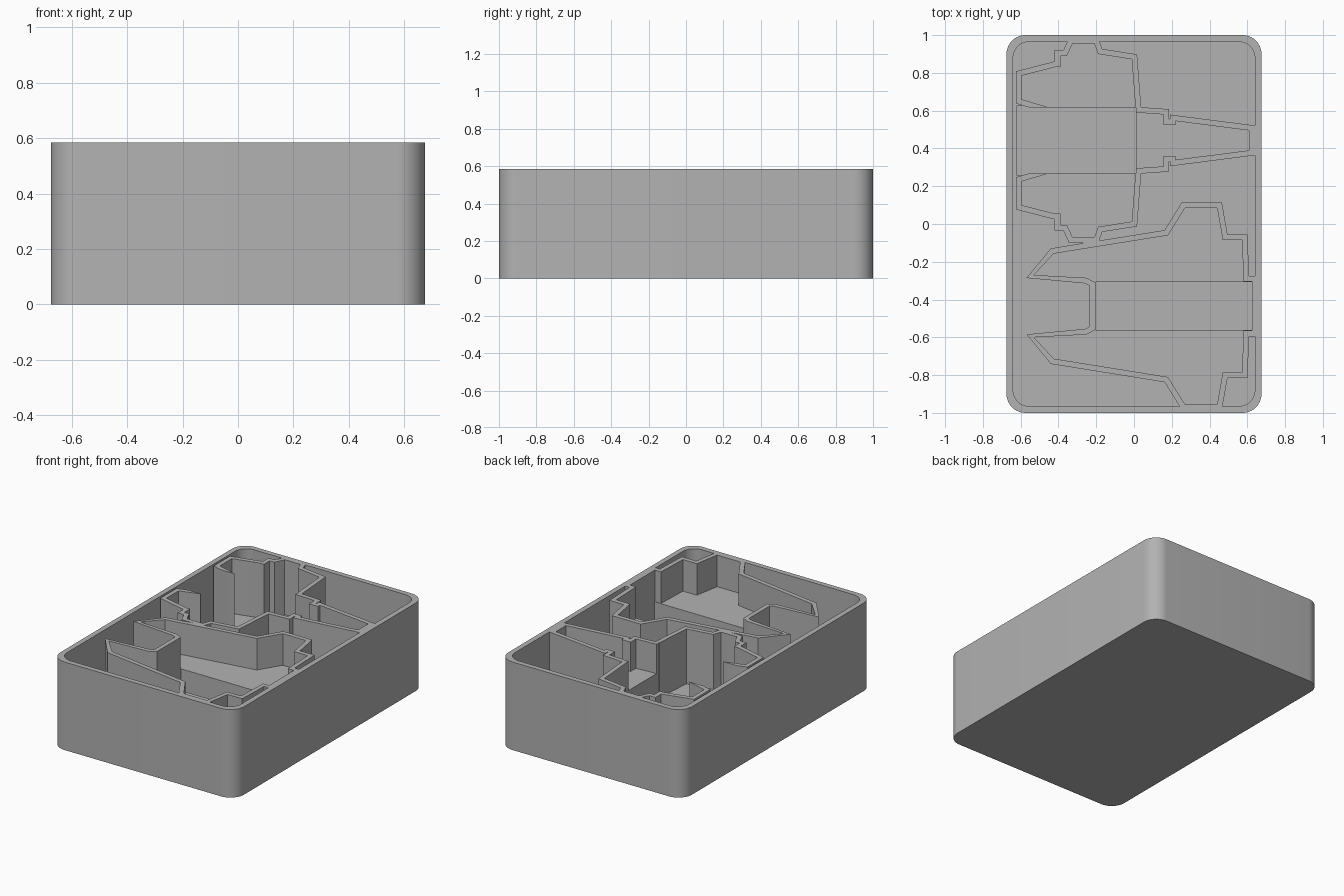
import bpy, bmesh, math
from mathutils import Vector

cube = bpy.data.objects.get("Cube")
if cube:
    bpy.data.objects.remove(cube, do_unlink=True)

HEIGHT = 0.585
WALL = 0.03

grey = bpy.data.materials.new("plain grey")
grey.use_nodes = True
grey.diffuse_color = (0.45, 0.45, 0.45, 1)
grey.node_tree.nodes["Principled BSDF"].inputs["Base Color"].default_value = (0.45, 0.45, 0.45, 1)


def prism(name, outline, z0, z1):
    """Extrude a closed 2D outline from z0 to z1."""
    bm = bmesh.new()
    face = bm.faces.new([bm.verts.new((x, y, z0)) for x, y in outline])
    ext = bmesh.ops.extrude_face_region(bm, geom=[face])
    tops = [g for g in ext["geom"] if isinstance(g, bmesh.types.BMVert)]
    bmesh.ops.translate(bm, vec=(0, 0, z1 - z0), verts=tops)
    bmesh.ops.recalc_face_normals(bm, faces=bm.faces)
    mesh = bpy.data.meshes.new(name)
    bm.to_mesh(mesh)
    bm.free()
    mesh.materials.append(grey)
    obj = bpy.data.objects.new(name, mesh)
    bpy.context.collection.objects.link(obj)
    return obj


def rounded_rect(hx, hy, r, steps=10):
    pts = []
    for i, (sx, sy) in enumerate([(1, 1), (-1, 1), (-1, -1), (1, -1)]):
        for k in range(steps + 1):
            a = math.pi / 2 * (i + k / steps)
            pts.append((sx * (hx - r) + r * math.cos(a), sy * (hy - r) + r * math.sin(a)))
    return pts


def rect(x0, x1, y0, y1):
    return [(x0, y0), (x1, y0), (x1, y1), (x0, y1)]


def mirrored(half, axis_y):
    """Close a left-to-right upper half outline with its mirror image."""
    return half + [(x, 2 * axis_y - y) for x, y in reversed(half)]


def grown(outline, t):
    """Offset a clockwise outline outward, with a limited mitre."""
    pts = [Vector(p) for p in outline]
    out = []
    for i, p in enumerate(pts):
        a = (p - pts[i - 1]).normalized()
        b = (pts[(i + 1) % len(pts)] - p).normalized()
        n1, n2 = Vector((-a.y, a.x)), Vector((-b.y, b.x))
        out.append(tuple(p + (n1 + n2) * t / max(1 + n1.dot(n2), 0.6)))
    return out


def subtract(target, cutter):
    mod = target.modifiers.new("cut", "BOOLEAN")
    mod.operation = "DIFFERENCE"
    mod.solver = "EXACT"
    mod.object = cutter
    bpy.context.view_layer.objects.active = target
    bpy.ops.object.modifier_apply(modifier=mod.name)
    bpy.data.objects.remove(cutter, do_unlink=True)


# Rear nest: broad wings with a narrow nose toward +x
REAR_AXIS = 0.4425
rear_wings = [(-0.46, 0.62), (-0.595, 0.66), (-0.595, 0.785), (-0.42, 0.83), (-0.39, 0.83),
              (-0.39, 0.89), (-0.355, 0.89), (-0.325, 0.955), (-0.21, 0.955), (-0.19, 0.9),
              (-0.012, 0.872), (0.01, 0.59)]
rear_nose = [(0.155, 0.58), (0.155, 0.525), (0.22, 0.525), (0.22, 0.545), (0.61, 0.495)]
rear_outline = mirrored(rear_wings + rear_nose, REAR_AXIS)

# Front nest: long tapering body with two prongs toward -x
FRONT_AXIS = -0.435
front_outline = mirrored(
    [(-0.205, -0.31), (-0.25, -0.285), (-0.53, -0.27), (-0.425, -0.157), (0.18, -0.06),
     (0.27, 0.085), (0.44, 0.085), (0.47, -0.085), (0.572, -0.085), (0.58, -0.305),
     (0.625, -0.305)], FRONT_AXIS)

# Deep rectangular slots through each nest
SLOT_FLOOR = 0.12
slots = [(-0.612, 0.01, 0.267, 0.618), (-0.205, 0.625, -0.562, -0.308)]

# Open space around the nests
space = prism("surrounding_space", rounded_rect(0.64, 0.965, 0.085), 0.035, 1)
for outline in (rear_outline, front_outline):
    subtract(space, prism("nest_wall", grown(outline, WALL), -0.5, 1.5))
for x0, x1, y0, y1 in slots:
    subtract(space, prism("slot_base", rect(x0 - 0.01, x1 + 0.007, y0 - 0.01, y1 + 0.01),
                          -0.5, SLOT_FLOOR - 0.001))

# Tray body with the space, nests and slots cut out
tray = prism("storage_tray", rounded_rect(0.675, 1.0, 0.1), 0, HEIGHT)
subtract(tray, space)
subtract(tray, prism("rear_nest", rear_outline, 0.39, 1.1))
subtract(tray, prism("rear_wing_nest", mirrored(rear_wings, REAR_AXIS), 0.22, 1.2))
subtract(tray, prism("front_nest", front_outline, 0.375, 1.3))
for s in slots:
    subtract(tray, prism("slot", rect(*s), SLOT_FLOOR, 1.4))

# Smooth the rounded corners, keep the edges sharp
bpy.ops.object.select_all(action="DESELECT")
tray.select_set(True)
bpy.context.view_layer.objects.active = tray
bpy.ops.object.shade_smooth_by_angle(angle=math.radians(20))
